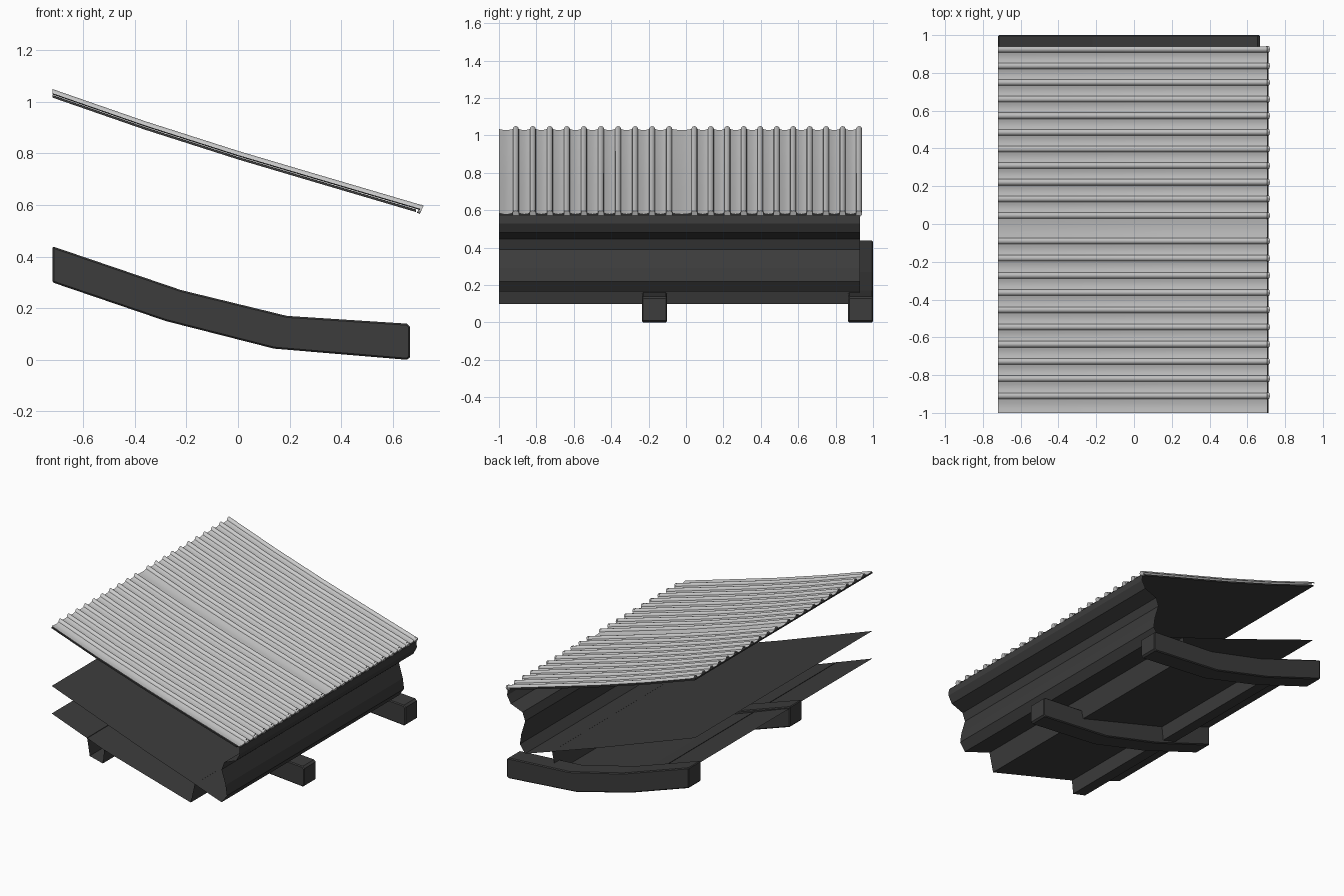
import bpy, math
from mathutils import Vector, Matrix

if "Cube" in bpy.data.objects:
    bpy.data.objects.remove(bpy.data.objects["Cube"])

dark = bpy.data.materials.new("dark_timber")
dark.diffuse_color = (0.045, 0.045, 0.045, 1)
dark.use_nodes = True
dark.node_tree.nodes["Principled BSDF"].inputs["Base Color"].default_value = dark.diffuse_color

Y0, Y1 = -1.0, 0.93


def make(name, verts, faces, mat=None, smooth=None):
    me = bpy.data.meshes.new(name)
    me.from_pydata(verts, [], faces)
    ob = bpy.data.objects.new(name, me)
    bpy.context.collection.objects.link(ob)
    if mat:
        me.materials.append(mat)
    if smooth:
        bpy.ops.object.select_all(action='DESELECT')
        ob.select_set(True)
        bpy.context.view_layer.objects.active = ob
        bpy.ops.object.shade_smooth_by_angle(angle=math.radians(smooth))
    return ob


def extrude_y(name, profile, y0, y1, closed=False):
    """Extrude an x-z profile along y; closed profiles become capped solids."""
    n = len(profile)
    verts = [(x, y, z) for y in (y0, y1) for x, z in profile]
    faces = [(i, i + n, (i + 1) % n + n, (i + 1) % n) for i in range(n if closed else n - 1)]
    if closed:
        faces += [tuple(range(n)), tuple(range(2 * n - 1, n - 1, -1))]
    return make(name, verts, faces, dark)


# Roof slope line (crest of the tile rows)
slope = [(-0.72, 1.05), (-0.36, 0.925), (0.0, 0.81), (0.28, 0.727), (0.705, 0.602)]

# Tile surface: round ridges with shallow hollow pans between
ridges = [-0.91 + 0.0911 * i for i in range(10)] + [0.045 + 0.088 * i for i in range(11)]
R = 0.016
section = [(-1.0, -0.016), (-0.975, -0.021), (-0.95, -0.021)]
for k, c in enumerate(ridges):
    for s in range(7):
        a = math.pi * (1 - s / 6)
        section.append((c + R * math.cos(a), -R + R * math.sin(a)))
    if k < len(ridges) - 1:
        lo, hi = c + R, ridges[k + 1] - R
        for t in (0.25, 0.5, 0.75):
            section.append((lo + (hi - lo) * t, -R - 0.02 * t * (1 - t)))
n = len(section)
verts = [(x, y, z + h) for x, z in slope for y, h in section]
faces = [(j * n + i, (j + 1) * n + i, (j + 1) * n + i + 1, j * n + i + 1)
         for j in range(len(slope) - 1) for i in range(n - 1)]
make("roof_tiles", verts, faces, smooth=40)

# Round end caps along the eave
axis = Vector((0.9, 0, -0.4)).normalized()
rot = Vector((0, 0, 1)).rotation_difference(axis).to_matrix()
verts, faces, m = [], [], 10
for c in ridges:
    b = len(verts)
    for d in (-0.006, 0.006):
        for i in range(m):
            a = 2 * math.pi * i / m
            p = rot @ Vector((0.0175 * math.cos(a), 0.0175 * math.sin(a), d))
            verts.append(p + Vector((0.707, c, 0.584)))
    faces += [(b + i, b + (i + 1) % m, b + m + (i + 1) % m, b + m + i) for i in range(m)]
    faces += [tuple(b + i for i in reversed(range(m))), tuple(b + m + i for i in range(m))]
make("tile_end_caps", verts, faces, smooth=40)

# Thin board under the tiles
under = [(x, z - 0.023) for x, z in slope[:-1]] + [(0.69, 0.583)]
extrude_y("roof_board", under + [(x, z - 0.01) for x, z in reversed(under)], Y0, Y1, closed=True)

# Moulded fascia at the eave
extrude_y("eave_fascia", [(0.69, 0.585), (0.71, 0.575), (0.712, 0.53), (0.685, 0.48),
                          (0.595, 0.445), (0.575, 0.39), (0.605, 0.29), (0.615, 0.22),
                          (0.575, 0.165)], Y0, Y1)

# Ceiling sheets: upper one, and lower one with its front flange
extrude_y("upper_soffit", [(0.575, 0.165), (0.0, 0.36), (-0.72, 0.62)], Y0, Y1)
extrude_y("lower_soffit", [(0.37, 0.235), (0.34, 0.10), (-0.32, 0.285), (-0.72, 0.43)], Y0, Y1)

# Open channel purlin below the lower sheet
extrude_y("purlin", [(-0.45, 0.335), (-0.43, 0.215), (-0.33, 0.19), (-0.32, 0.285)], Y0, Y1)

# Curved rafters
rafter = [(-0.72, 0.44), (-0.22, 0.27), (0.19, 0.17), (0.655, 0.14), (0.668, 0.128),
          (0.668, 0.01), (0.655, 0.0), (0.14, 0.043), (-0.28, 0.15), (-0.72, 0.30)]
for name, y in (("middle_rafter", -0.235), ("back_rafter", 0.867)):
    ob = extrude_y(name, rafter, y, y + 0.133, closed=True)
    bev = ob.modifiers.new("soft_edges", 'BEVEL')
    bev.width = 0.006
    bev.segments = 1
    bev.limit_method = 'ANGLE'
    bev.angle_limit = math.radians(60)
